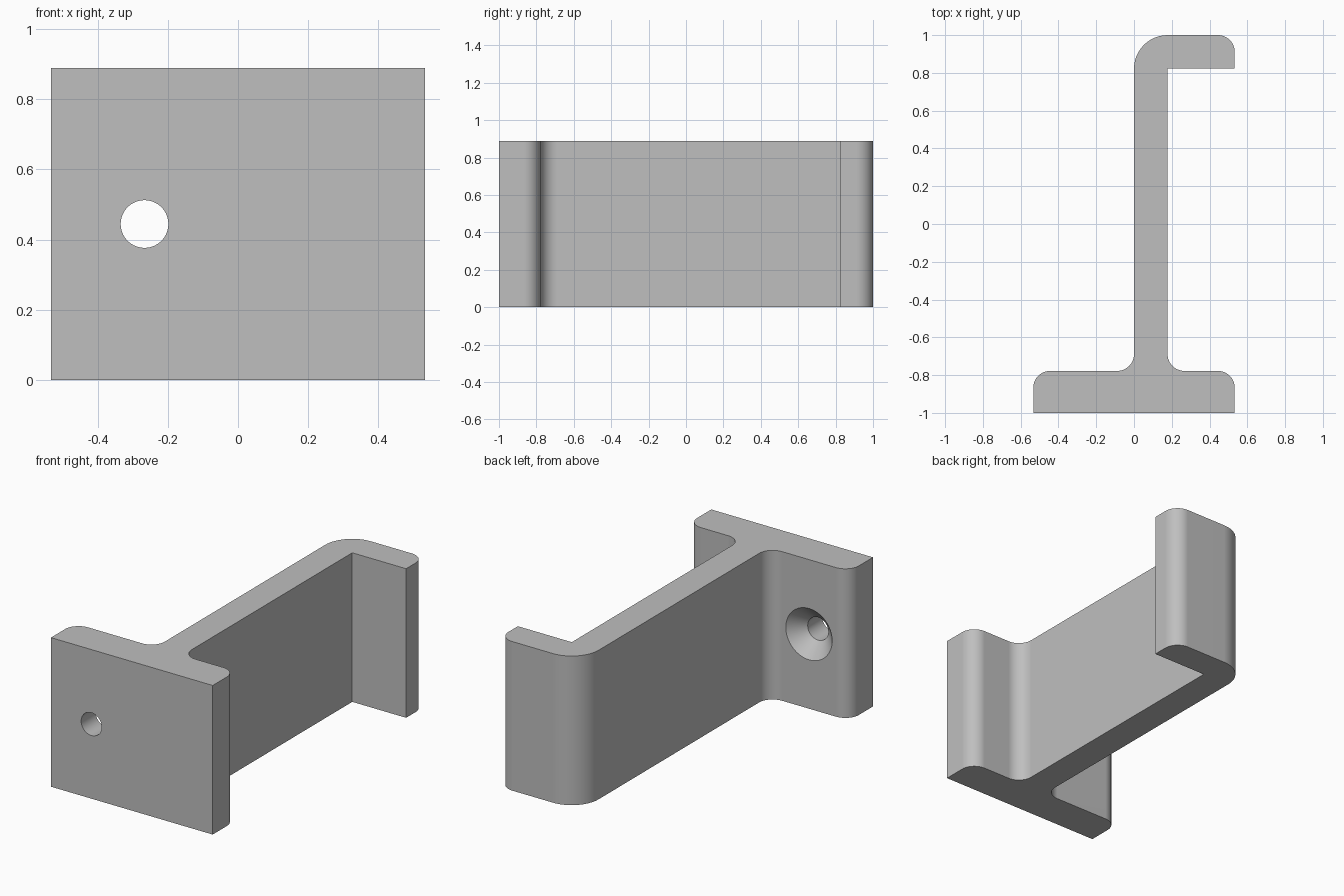
import bpy, bmesh, math
from mathutils import Vector, Matrix

cube = bpy.data.objects.get("Cube")
if cube:
    bpy.data.objects.remove(cube, do_unlink=True)

U = 2 / 22.5            # design unit
HEIGHT = 10 * U
HALF = 6 * U            # half width of the wall plate
PLATE = 2.5 * U         # plate thickness
ARM = 2 * U             # arm and lip thickness

grey = bpy.data.materials.new("light grey")
grey.use_nodes = True
colour = (0.52, 0.52, 0.52, 1)
grey.diffuse_color = colour
grey.node_tree.nodes["Principled BSDF"].inputs["Base Color"].default_value = colour


def make_object(name, bm):
    bmesh.ops.recalc_face_normals(bm, faces=bm.faces)
    mesh = bpy.data.meshes.new(name)
    bm.to_mesh(mesh)
    bm.free()
    mesh.materials.append(grey)
    obj = bpy.data.objects.new(name, mesh)
    bpy.context.collection.objects.link(obj)
    return obj


def rounded(corners, steps=12):
    """Outline with each square corner (x, y, radius) replaced by an arc."""
    points = []
    for i, (x, y, r) in enumerate(corners):
        p = Vector((x, y, 0))
        if r == 0:
            points.append(p)
            continue
        before = (Vector((*corners[i - 1][:2], 0)) - p).normalized()
        after = (Vector((*corners[(i + 1) % len(corners)][:2], 0)) - p).normalized()
        centre = p + r * (before + after)
        for k in range(steps + 1):
            a = math.pi / 2 * k / steps
            points.append(centre - r * (after * math.cos(a) + before * math.sin(a)))
    return points


# Bracket body: plate, arm and hooked lip as one extruded profile
profile = rounded([
    (-HALF, -1, 0), (HALF, -1, 0),
    (HALF, -1 + PLATE, U), (ARM, -1 + PLATE, U),
    (ARM, 1 - ARM, 0), (HALF, 1 - ARM, 0),
    (HALF, 1, U), (0, 1, ARM),
    (0, -1 + PLATE, U), (-HALF, -1 + PLATE, U),
])
bm = bmesh.new()
base = bm.faces.new([bm.verts.new(p) for p in profile])
top = bmesh.ops.extrude_face_region(bm, geom=[base])["geom"]
bmesh.ops.translate(bm, vec=(0, 0, HEIGHT),
                    verts=[g for g in top if isinstance(g, bmesh.types.BMVert)])
bracket = make_object("hook_bracket", bm)

# Countersunk screw hole cutter: lathed section of (radius, y)
HOLE, SINK = 0.068, 0.153
back = -1 + PLATE
section = [(HOLE, -1.1), (HOLE, back - (SINK - HOLE)), (SINK, back), (SINK, back + 0.04)]
bm = bmesh.new()
rings = []
for radius, y in section:
    ring = bmesh.ops.create_circle(
        bm, segments=64, radius=radius,
        matrix=Matrix.Translation((-HALF / 2, y, HEIGHT / 2)) @ Matrix.Rotation(math.pi / 2, 4, 'X'))
    rings.append(ring["verts"])
for a, b in zip(rings, rings[1:]):
    for i in range(len(a)):
        bm.faces.new((a[i - 1], a[i], b[i], b[i - 1]))
bm.faces.new(rings[0])
bm.faces.new(rings[-1])
cutter = make_object("screw_hole_cutter", bm)
cutter.hide_render = True

# Cut the hole, then smooth the rounded edges only
bpy.ops.object.select_all(action='DESELECT')
bracket.select_set(True)
bpy.context.view_layer.objects.active = bracket
cut = bracket.modifiers.new("screw hole", 'BOOLEAN')
cut.object = cutter
cut.operation = 'DIFFERENCE'
cut.solver = 'EXACT'
bpy.ops.object.modifier_apply(modifier=cut.name)
bpy.data.objects.remove(cutter, do_unlink=True)
bpy.ops.object.shade_smooth_by_angle(angle=math.radians(30))
weighted = bracket.modifiers.new("flat face normals", 'WEIGHTED_NORMAL')
weighted.keep_sharp = True
